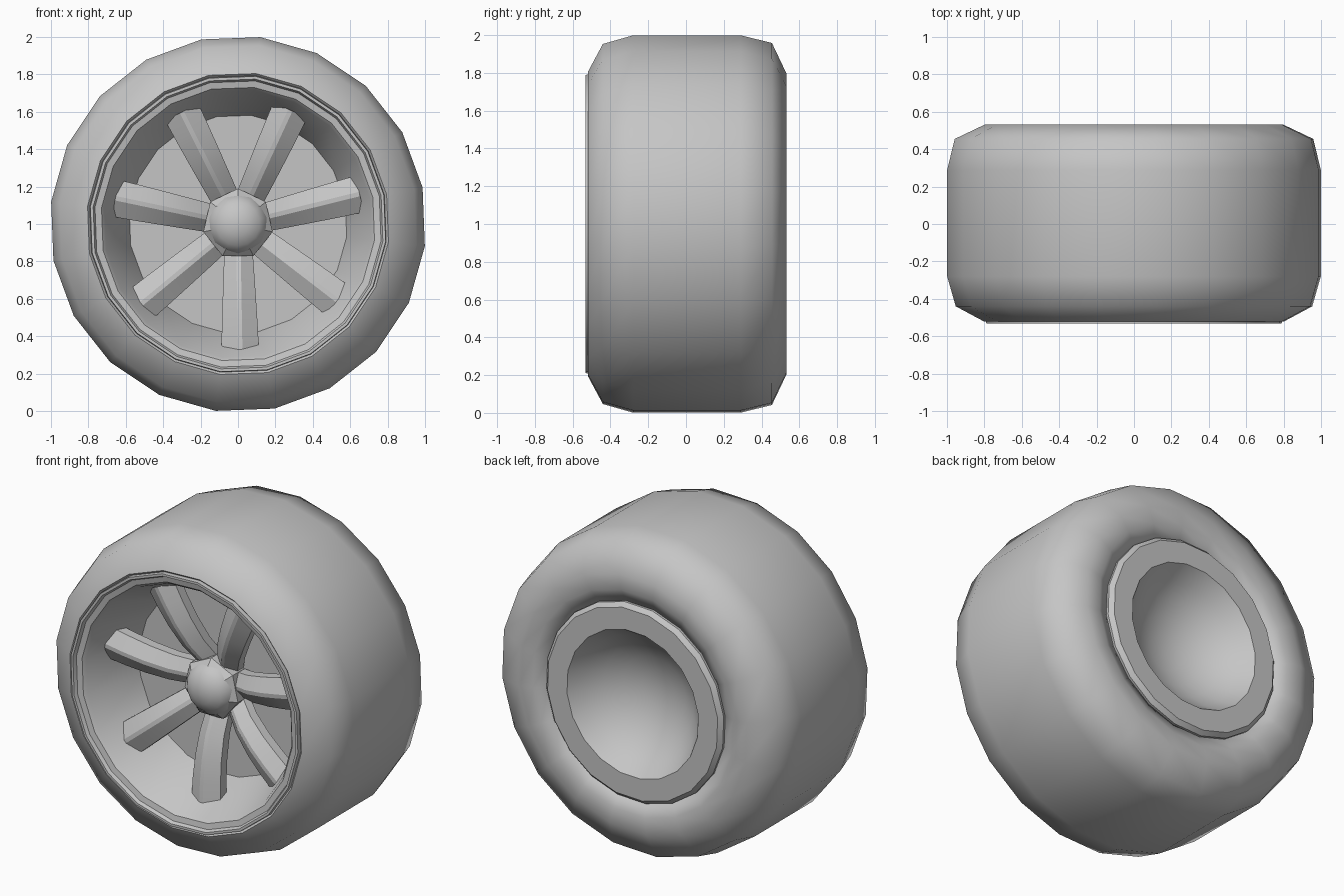
import bpy, bmesh
from math import sin, cos, pi, radians

cube = bpy.data.objects.get("Cube")
if cube:
    bpy.data.objects.remove(cube)

grey = bpy.data.materials.new("plain grey")
grey.use_nodes = True
GREY = (0.56, 0.56, 0.56, 1)
grey.diffuse_color = GREY
grey.node_tree.nodes["Principled BSDF"].inputs["Base Color"].default_value = GREY


def finish(name, bm, angle):
    """Turn a bmesh into a smooth shaded object with crisp edges."""
    bmesh.ops.remove_doubles(bm, verts=bm.verts, dist=0.0005)
    bmesh.ops.recalc_face_normals(bm, faces=bm.faces)
    mesh = bpy.data.meshes.new(name)
    bm.to_mesh(mesh)
    bm.free()
    mesh.materials.append(grey)
    obj = bpy.data.objects.new(name, mesh)
    bpy.context.collection.objects.link(obj)
    bpy.ops.object.select_all(action='DESELECT')
    bpy.context.view_layer.objects.active = obj
    obj.select_set(True)
    bpy.ops.object.shade_smooth_by_angle(angle=radians(angle))


def lathe(name, profile, sides, phase, angle, closed=False):
    """Spin a profile of (y, radius) points around the axle."""
    bm = bmesh.new()
    rings = []
    for i in range(sides):
        a = radians(phase) + 2 * pi * i / sides
        rings.append([bm.verts.new((r * cos(a), y, 1 + r * sin(a))) for y, r in profile])
    count = len(profile)
    for i in range(sides):
        a, b = rings[i], rings[(i + 1) % sides]
        for j in range(count if closed else count - 1):
            k = (j + 1) % count
            corners = [a[j], a[k], b[k], b[j]]
            if profile[j][1] == 0:
                corners = [a[j], a[k], b[k]]
            elif profile[k][1] == 0:
                corners = [a[j], a[k], b[j]]
            bm.faces.new(corners)
    finish(name, bm, angle)


SIDES, PHASE = 20, 11.2

# Tyre: closed section with rounded shoulders
lathe("tyre", [(-0.50, 0.79), (-0.52, 0.81), (-0.44, 0.96), (-0.28, 1.006), (0.29, 1.006),
               (0.455, 0.965), (0.533, 0.80), (0.525, 0.70), (0.49, 0.62), (0.3, 0.6), (-0.3, 0.75)],
      SIDES, PHASE, 62, closed=True)

# Rim: stepped front lip, tapered barrel, centre disc, back ring and rounded bowl
bowl = [(0.265 + 0.53 * (1 - cos(t)), 0.53 * sin(t)) for t in (pi / 15 * k for k in range(5, 0, -1))]
lathe("rim", [(-0.15, 0), (-0.15, 0.585), (-0.485, 0.718), (-0.505, 0.735), (-0.512, 0.77),
              (-0.533, 0.78), (-0.533, 0.795), (-0.49, 0.80), (-0.3, 0.76), (0.3, 0.61),
              (0.505, 0.62), (0.53, 0.595)] + bowl + [(0.265, 0)],
      SIDES, PHASE, 28)

# Hub: seven sided collar with a domed cap
lathe("hub_collar", [(-0.14, 0), (-0.14, 0.19), (-0.265, 0.19), (-0.30, 0.15), (-0.30, 0)],
      7, 90, 25)
dome = [(-0.25 - 0.12 * sin(t * pi / 8), 0.165 * cos(t * pi / 8)) for t in range(4)]
lathe("hub_cap", dome + [(-0.37, 0)], 14, 90, 60)


def spoke(name, turn):
    """Curved bar with a bevelled front, swept from hub to barrel."""
    bm = bmesh.new()
    sections = []
    for r, y, w in [(0.13, -0.235, 0.075), (0.28, -0.315, 0.083), (0.42, -0.355, 0.09),
                    (0.55, -0.375, 0.096), (0.67, -0.385, 0.10)]:
        outline = [(-w, 0.11), (-w, 0.05), (-0.012, 0), (0.012, 0), (w, 0.05), (w, 0.11)]
        sections.append([bm.verts.new((r * cos(turn) - s * sin(turn), y + d,
                                       1 + r * sin(turn) + s * cos(turn))) for s, d in outline])
    for a, b in zip(sections, sections[1:]):
        for j in range(6):
            k = (j + 1) % 6
            bm.faces.new((a[j], a[k], b[k], b[j]))
    bm.faces.new(sections[0])
    bm.faces.new(sections[-1])
    finish(name, bm, 20)


for n in range(7):
    spoke(f"spoke_{n + 1}", radians(-89) + 2 * pi * n / 7)
